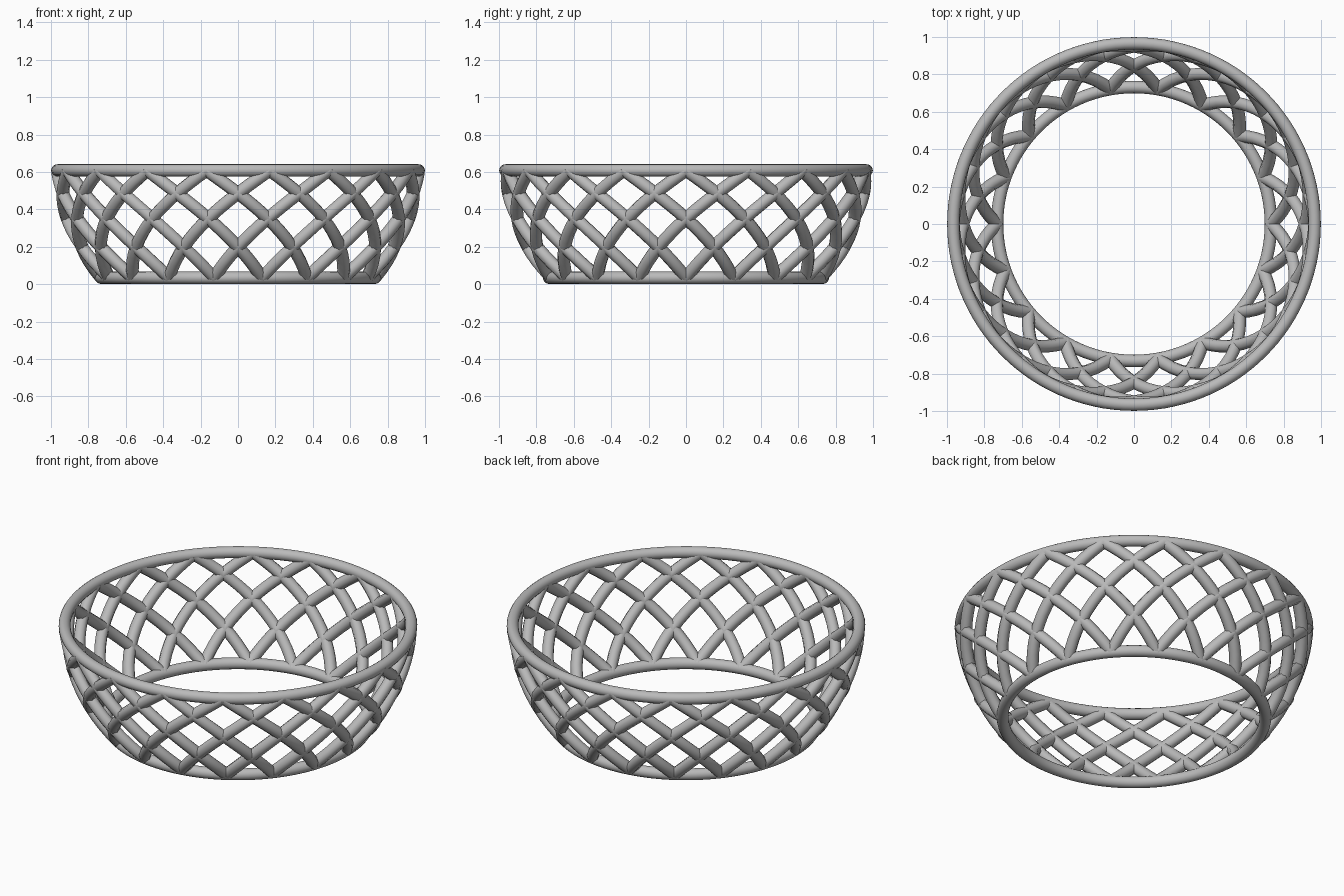
import bpy
from math import sin, cos, pi, radians, sqrt

cube = bpy.data.objects.get("Cube")
if cube:
    bpy.data.objects.remove(cube, do_unlink=True)

# Single grey material
grey = bpy.data.materials.new("plain_grey")
grey.use_nodes = True
colour = (0.49, 0.49, 0.49, 1)
grey.diffuse_color = colour
grey.node_tree.nodes["Principled BSDF"].inputs["Base Color"].default_value = colour

STRANDS = 18
RING_THICK = 0.033
ROD_THICK = 0.034
Z_LOW, Z_HIGH = 0.034, 0.608
SPHERE_Z, SPHERE_R = 0.667, 0.9677
PITCH = 2 * pi / STRANDS


def bowl_radius(z):
    return sqrt(SPHERE_R ** 2 - (z - SPHERE_Z) ** 2)


def ring(name, z):
    bpy.ops.mesh.primitive_torus_add(
        major_radius=bowl_radius(z), minor_radius=RING_THICK,
        major_segments=120, minor_segments=16, location=(0, 0, z))
    obj = bpy.context.object
    obj.name = name
    obj.data.materials.append(grey)
    bpy.ops.object.shade_smooth()


def lattice(name, direction):
    """One family of slanted rods, steep at the base and flatter at the rim."""
    curve = bpy.data.curves.new(name, "CURVE")
    curve.dimensions = "3D"
    curve.bevel_depth = ROD_THICK
    curve.bevel_resolution = 2
    curve.use_fill_caps = True
    steps = 16
    for i in range(STRANDS):
        start = -pi / 2 + (i + 0.5) * PITCH
        spline = curve.splines.new("POLY")
        spline.points.add(steps)
        for k, point in enumerate(spline.points):
            t = k / steps
            z = Z_LOW + (Z_HIGH - Z_LOW) * t + 0.03 * sin(pi * t)
            a = start + direction * 2 * PITCH * t
            r = bowl_radius(z)
            point.co = (r * cos(a), r * sin(a), z, 1)
    obj = bpy.data.objects.new(name, curve)
    bpy.context.collection.objects.link(obj)
    bpy.ops.object.select_all(action="DESELECT")
    obj.select_set(True)
    bpy.context.view_layer.objects.active = obj
    bpy.ops.object.convert(target="MESH")
    obj = bpy.context.object
    obj.name = name
    obj.data.materials.clear()
    obj.data.materials.append(grey)
    bpy.ops.object.shade_smooth_by_angle(angle=radians(50))


# Rim and base rings
ring("top_rim", Z_HIGH)
ring("base_ring", Z_LOW)

# Crossing rods of the basket wall
lattice("left_leaning_rods", 1)
lattice("right_leaning_rods", -1)
